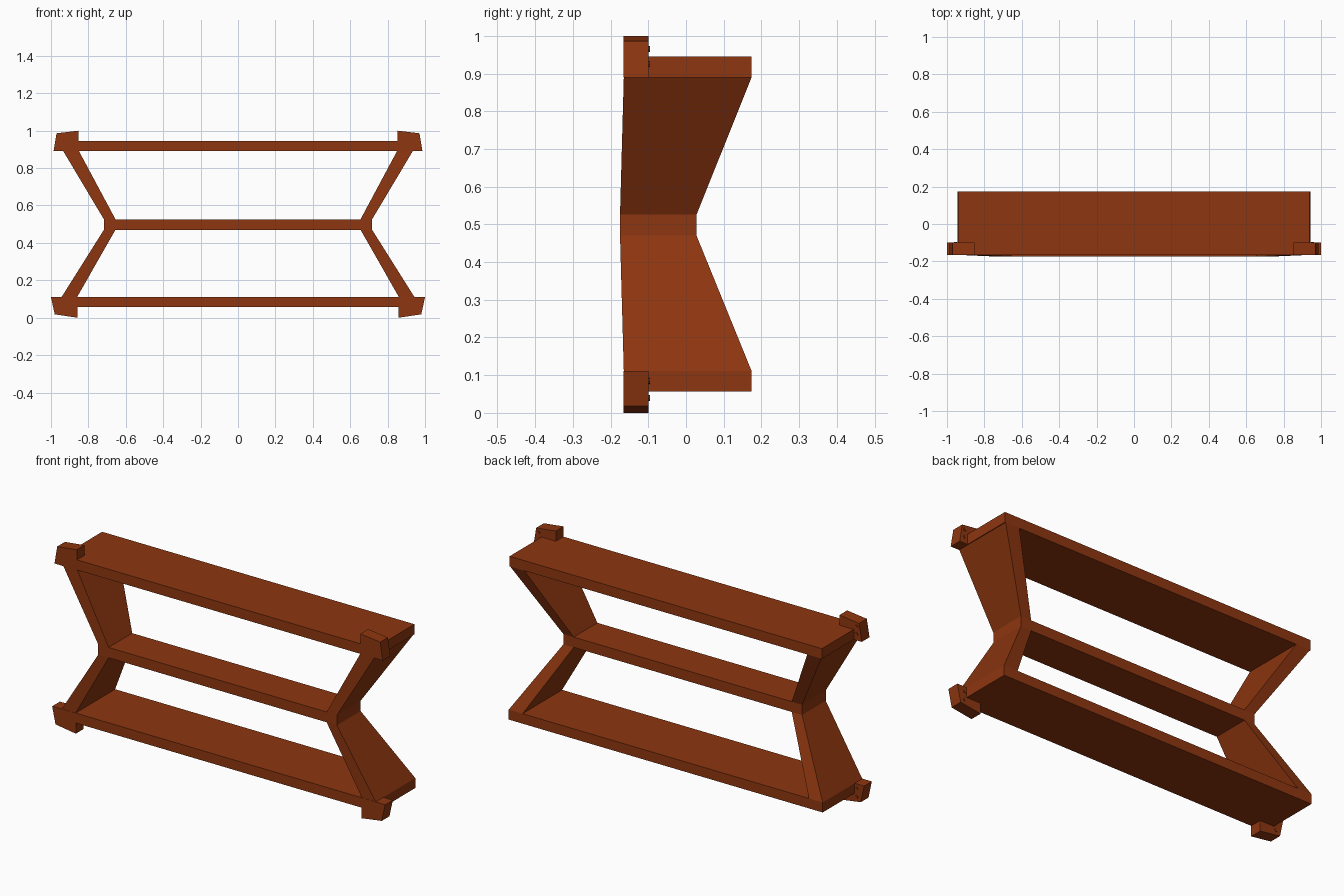
import bpy
import bmesh
import math
from mathutils import Matrix

if "Cube" in bpy.data.objects:
    bpy.data.objects.remove(bpy.data.objects["Cube"], do_unlink=True)

wood = bpy.data.materials.new("reddish_brown_wood")
wood.use_nodes = True
color = (0.27, 0.037, 0.005, 1)
wood.diffuse_color = color
wood.node_tree.nodes["Principled BSDF"].inputs["Base Color"].default_value = color


def finish(name, bm, mirror=False):
    bmesh.ops.recalc_face_normals(bm, faces=bm.faces[:])
    mesh = bpy.data.meshes.new(name)
    bm.to_mesh(mesh)
    bm.free()
    mesh.materials.append(wood)
    obj = bpy.data.objects.new(name, mesh)
    bpy.context.collection.objects.link(obj)
    if mirror:
        obj.modifiers.new("both_sides", 'MIRROR')
    return obj


def loft(name, levels, mirror=False):
    """Stack of rectangles, each given as z, x range, y range."""
    bm = bmesh.new()
    rings = []
    for z, (x0, x1), (y0, y1) in levels:
        corners = [(x0, y0), (x1, y0), (x1, y1), (x0, y1)]
        rings.append([bm.verts.new((x, y, z)) for x, y in corners])
    for low, high in zip(rings, rings[1:]):
        for i in range(4):
            j = (i + 1) % 4
            bm.faces.new((low[i], low[j], high[j], high[i]))
    bm.faces.new(rings[0])
    bm.faces.new(rings[-1])
    return finish(name, bm, mirror)


def bracket(name, outline, screw_heights):
    """Front outline pushed back in depth, with small screw heads behind."""
    front, back = -0.166, -0.10
    bm = bmesh.new()
    face = bm.faces.new([bm.verts.new((x, front, z)) for x, z in outline])
    grown = bmesh.ops.extrude_face_region(bm, geom=[face])
    moved = [v for v in grown["geom"] if isinstance(v, bmesh.types.BMVert)]
    bmesh.ops.translate(bm, verts=moved, vec=(0, back - front, 0))
    for z in screw_heights:
        place = Matrix.Translation((0.955, back + 0.001, z)) @ Matrix.Rotation(math.pi / 2, 4, 'X')
        bmesh.ops.create_cone(bm, cap_ends=True, segments=8, radius1=0.008,
                              radius2=0.008, depth=0.006, matrix=place)
    return finish(name, bm, mirror=True)


# Heights and depths shared by the shelves and side panels
wide, narrow = (-0.165, 0.174), (-0.175, 0.028)
bottom, middle, top = (0.057, 0.111), (0.47, 0.526), (0.89, 0.945)

# Three shelves
for name, heights, half, depth in (
    ("bottom_shelf", bottom, 0.943, wide),
    ("middle_shelf", middle, 0.717, narrow),
    ("top_shelf", top, 0.938, wide),
):
    loft(name, [(z, (-half, half), depth) for z in heights])

# Slanted side panels pinched at the middle shelf
loft("lower_side_panels", [(bottom[1], (0.86, 0.943), wide),
                           (middle[0], (0.655, 0.717), narrow)], mirror=True)
loft("upper_side_panels", [(middle[1], (0.655, 0.717), narrow),
                           (top[0], (0.85, 0.934), wide)], mirror=True)

# Corner brackets
bracket("lower_brackets", [(0.858, 0), (0.98, 0.018), (1.0, 0.111), (0.858, 0.111)],
        (0.04, 0.085))
bracket("upper_brackets", [(0.852, 0.89), (0.986, 0.89), (0.97, 0.986), (0.852, 1.0)],
        (0.925, 0.965))
